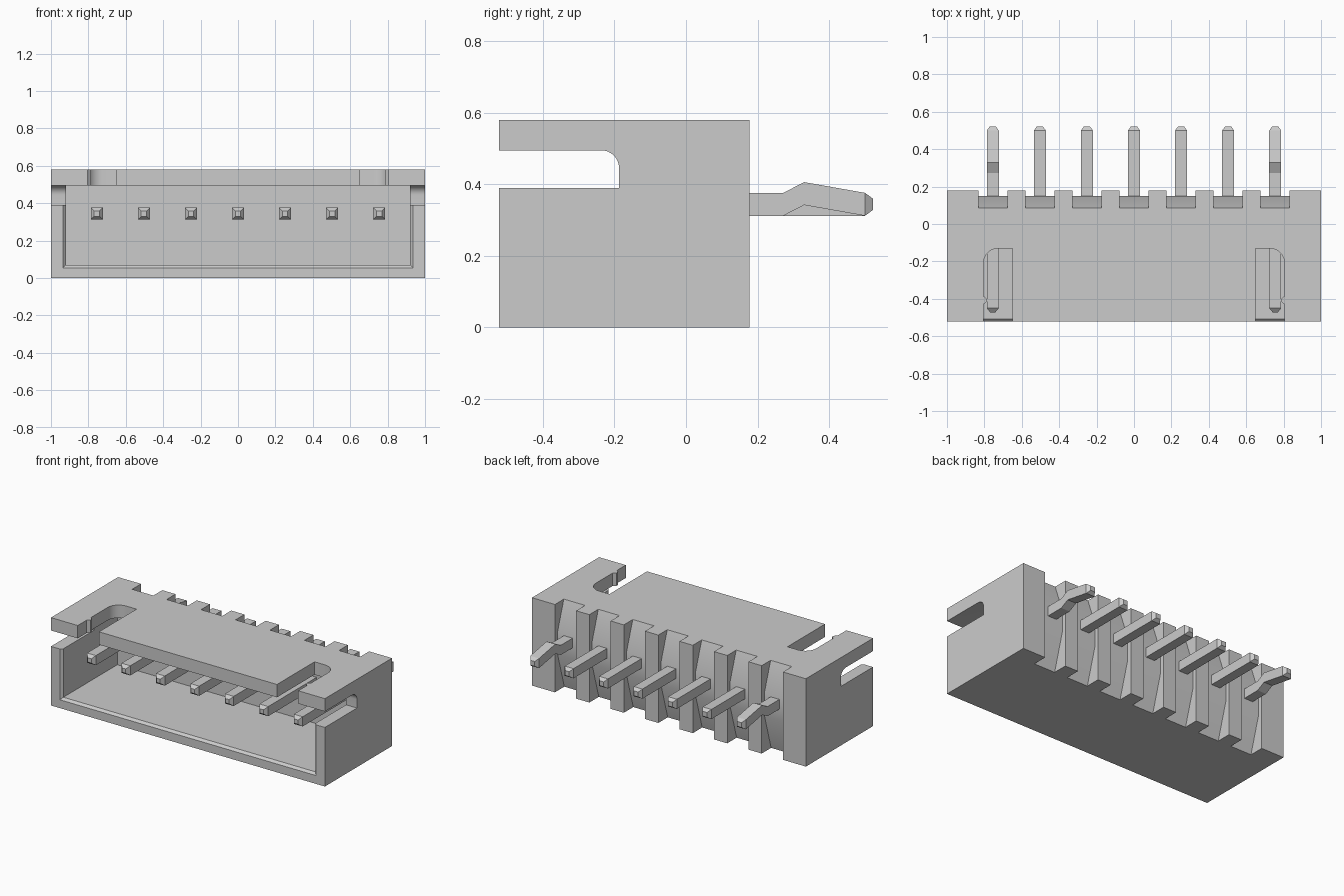
import bpy, bmesh
from math import sin, cos, pi, radians

if "Cube" in bpy.data.objects:
    bpy.data.objects.remove(bpy.data.objects["Cube"])

PITCH = 0.2517
PIN_Z = 0.344


def loft(name, loops):
    """Closed solid through a list of equally sized vertex loops."""
    bm = bmesh.new()
    rings = [[bm.verts.new(p) for p in loop] for loop in loops]
    n = len(rings[0])
    for a, b in zip(rings, rings[1:]):
        for i in range(n):
            j = (i + 1) % n
            bm.faces.new((a[i], a[j], b[j], b[i]))
    bm.faces.new(rings[0])
    bm.faces.new(rings[-1])
    bmesh.ops.recalc_face_normals(bm, faces=bm.faces)
    me = bpy.data.meshes.new(name)
    bm.to_mesh(me)
    bm.free()
    ob = bpy.data.objects.new(name, me)
    bpy.context.collection.objects.link(ob)
    return ob


def prism_x(name, pts, lo, hi):
    return loft(name, [[(x, y, z) for y, z in pts] for x in (lo, hi)])


def prism_z(name, pts, lo, hi):
    return loft(name, [[(x, y, z) for x, y in pts] for z in (lo, hi)])


def arc(cx, cy, r, start, end, n=8):
    angles = [radians(start + (end - start) * i / n) for i in range(n + 1)]
    return [(cx + r * cos(a), cy + r * sin(a)) for a in angles]


def cut(target, cutter):
    cutter.hide_render = True
    mod = target.modifiers.new("cut", 'BOOLEAN')
    mod.operation = 'DIFFERENCE'
    mod.solver = 'EXACT'
    mod.object = cutter
    bpy.context.view_layer.objects.active = target
    bpy.ops.object.modifier_apply(modifier=mod.name)
    bpy.data.objects.remove(cutter, do_unlink=True)


# Housing block
housing = prism_x("housing", [(-.522, 0), (.178, 0), (.178, .58), (-.522, .58)], -1, 1)

# Plug cavity with a chamfered lip on the sides and floor
cavity = [[(-w, y, z), (w, y, z), (w, y, .495), (-w, y, .495)]
          for y, w, z in ((-.542, .955, .035), (-.507, .92, .07), (.055, .92, .07))]
cut(housing, loft("cavity_cutter", cavity))

# Side slots through both end walls, rounded at the upper inner corner
slot = [(-.6, .39), (-.187, .39)] + arc(-.237, .445, .05, 0, 90) + [(-.6, .495)]
cut(housing, prism_x("side_slot_cutter", slot, -1.1, 1.1))

# Latch slots in the top wall, with a small bump on the outer edge
for s in (-1, 1):
    pts = [(.65, -.6), (.65, -.13)] + arc(.725, -.21, .08, 90, 0)
    pts += [(.805, -.385), (.787, -.4), (.787, -.415), (.805, -.43), (.805, -.6)]
    cut(housing, prism_z("latch_slot_cutter", [(s * x, y) for x, y in pts], .4, .7))

# Rear notches with sloping floors, one behind each pin
notch = [(.3, -.02), (.074, -.02), (.15, .24), (.15, .39), (.078, .6), (.3, .6)]
for i in range(-3, 4):
    x = i * PITCH
    cut(housing, prism_x("notch_cutter", notch, x - .0775, x + .0775))

bpy.ops.object.select_all(action='DESELECT')
housing.select_set(True)
bpy.context.view_layer.objects.active = housing
bpy.ops.object.shade_smooth_by_angle(angle=radians(25))

# Pins: square wire with tapered ends, the outer two kinked
for i in range(-3, 4):
    kink = .03 if abs(i) == 3 else 0
    path = [(-.472, .014, 0), (-.45, .032, 0), (.5, .032, 0), (.522, .016, 0)]
    if kink:
        path[2:2] = [(.272, .032, 0), (.33, .032, kink)]
    x = i * PITCH
    loft(f"pin_{i + 4}", [[(x + a * h, y, PIN_Z + dz + b * h)
                           for a, b in ((-1, -1), (1, -1), (1, 1), (-1, 1))]
                          for y, h, dz in path])
